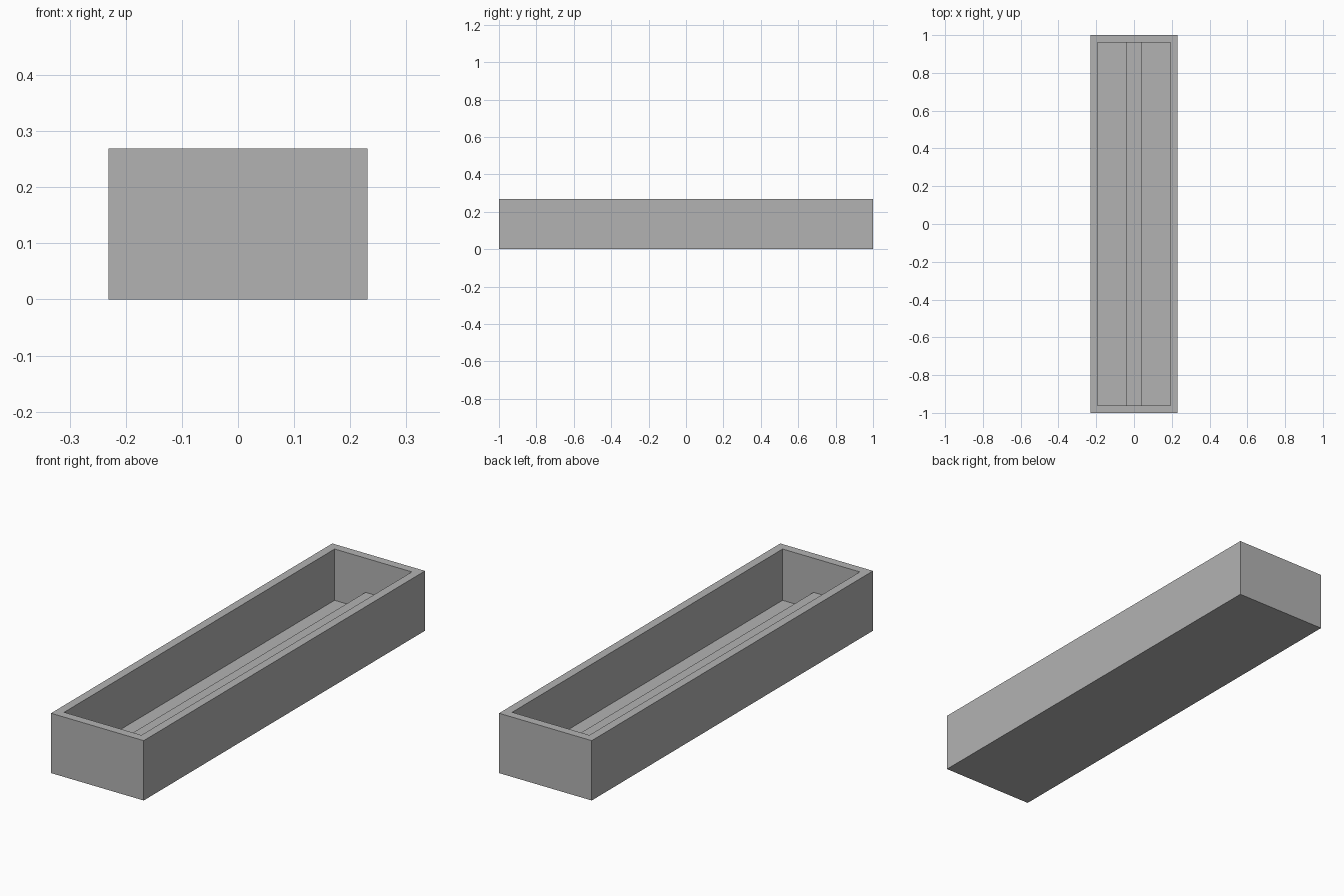
import bpy
import bmesh
from mathutils import Matrix, Vector

default_cube = bpy.data.objects.get("Cube")
if default_cube:
    bpy.data.objects.remove(default_cube, do_unlink=True)

# All sizes are whole multiples of the wall thickness
UNIT = 2 / 52
WIDTH, LENGTH, HEIGHT = 12 * UNIT, 52 * UNIT, 7 * UNIT
WALL = UNIT
RIB_WIDTH, RIB_HEIGHT = 2 * UNIT, 2 * UNIT

grey = bpy.data.materials.new("plain grey")
grey.use_nodes = True
grey.diffuse_color = (0.45, 0.45, 0.45, 1)
grey.node_tree.nodes["Principled BSDF"].inputs["Base Color"].default_value = grey.diffuse_color


def box(size, base_z):
    """A bmesh box centred in x and y, standing on base_z."""
    bm = bmesh.new()
    place = Matrix.Translation((0, 0, base_z + size[2] / 2))
    bmesh.ops.create_cube(bm, size=1, matrix=place @ Matrix.Diagonal((*size, 1)))
    return bm


def finish(bm, name):
    bmesh.ops.recalc_face_normals(bm, faces=bm.faces)
    mesh = bpy.data.meshes.new(name)
    bm.to_mesh(mesh)
    bm.free()
    mesh.materials.append(grey)
    obj = bpy.data.objects.new(name, mesh)
    bpy.context.collection.objects.link(obj)
    return obj


# Open trough: inset the top into a rim, then sink the inner face to the floor
bm = box((WIDTH, LENGTH, HEIGHT), 0)
top = max(bm.faces, key=lambda f: f.calc_center_median().z)
bmesh.ops.inset_region(bm, faces=[top], thickness=WALL, use_even_offset=True)
sunk = bmesh.ops.extrude_discrete_faces(bm, faces=[top])["faces"]
bmesh.ops.translate(bm, verts=sunk[0].verts, vec=Vector((0, 0, WALL - HEIGHT)))
finish(bm, "trough")

# Raised rib along the middle of the floor, wall to wall
finish(box((RIB_WIDTH, LENGTH - 2 * WALL, RIB_HEIGHT), WALL), "floor_rib")
